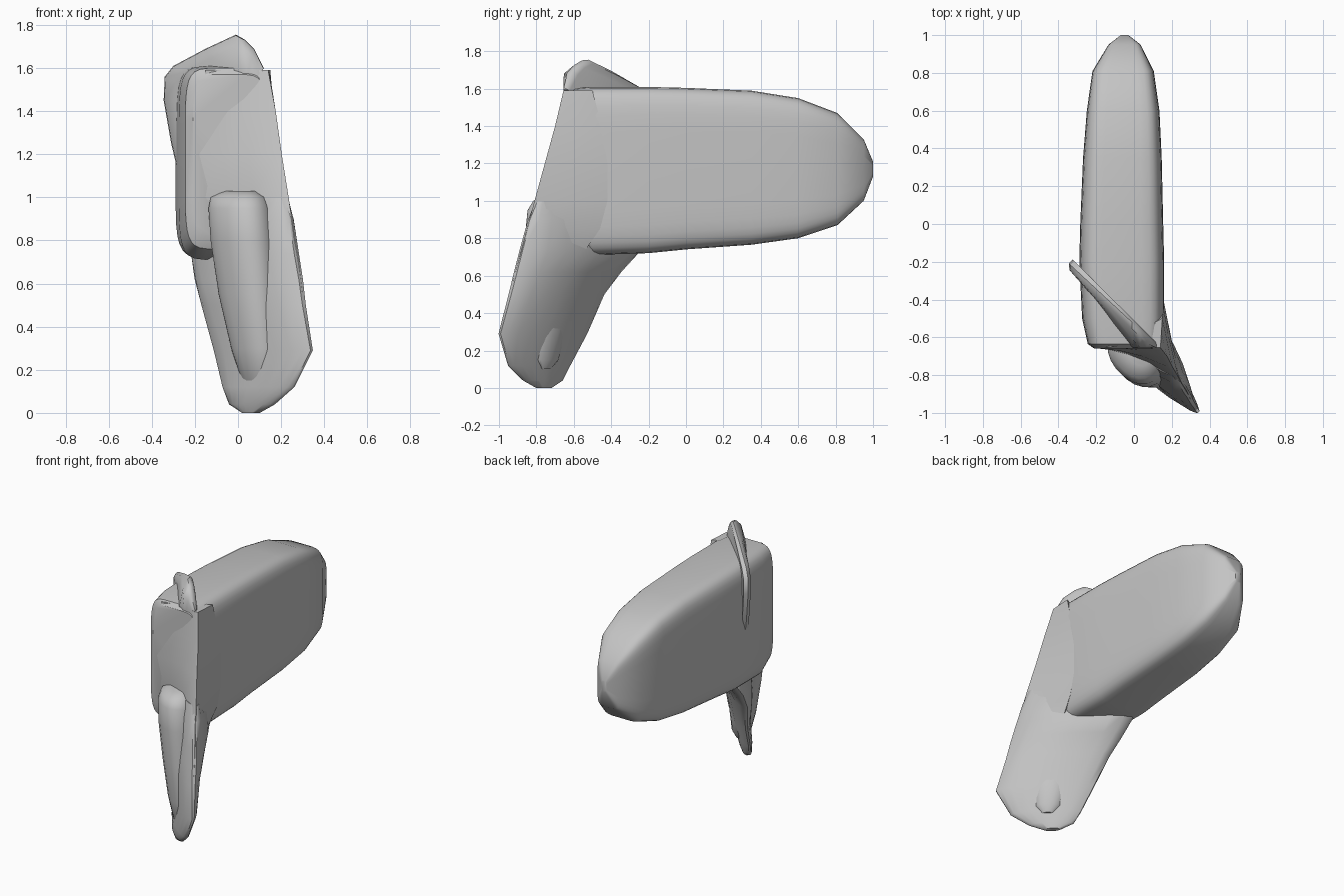
import bpy, bmesh, math
from mathutils import Vector

if "Cube" in bpy.data.objects:
    bpy.data.objects.remove(bpy.data.objects["Cube"])

grey = bpy.data.materials.new("plain_grey")
grey.use_nodes = True
colour = (0.55, 0.55, 0.55, 1)
grey.diffuse_color = colour
grey.node_tree.nodes["Principled BSDF"].inputs["Base Color"].default_value = colour


def loft(name, rings, angle=50):
    """Skin a stack of equal-length point rings and cap both ends."""
    bm = bmesh.new()
    rows = [[bm.verts.new(p) for p in ring] for ring in rings]
    n = len(rows[0])
    for a, b in zip(rows, rows[1:]):
        for i in range(n):
            j = (i + 1) % n
            bm.faces.new((a[i], a[j], b[j], b[i]))
    bm.faces.new(rows[0])
    bm.faces.new(rows[-1])
    bmesh.ops.recalc_face_normals(bm, faces=bm.faces)
    mesh = bpy.data.meshes.new(name)
    bm.to_mesh(mesh)
    bm.free()
    mesh.materials.append(grey)
    ob = bpy.data.objects.new(name, mesh)
    bpy.context.collection.objects.link(ob)
    bpy.ops.object.select_all(action="DESELECT")
    ob.select_set(True)
    bpy.context.view_layer.objects.active = ob
    bpy.ops.object.shade_smooth_by_angle(angle=math.radians(angle))


def oval(power, count):
    """Unit superellipse; a higher power gives a squarer outline."""
    pts = []
    for i in range(count):
        a = 2 * math.pi * (i + 0.5) / count
        c, s = math.cos(a), math.sin(a)
        pts.append((math.copysign(abs(c) ** (2 / power), c),
                    math.copysign(abs(s) ** (2 / power), s)))
    return pts


def diagonal_ring(z, mid, half, thick, power):
    """Horizontal oval whose long axis is half and short axis is thick."""
    side = Vector((-half.y, half.x, 0)).normalized() * thick
    return [Vector((mid.x, mid.y, z)) + half * u + side * v for u, v in oval(power, 20)]


# Housing: rounded slab, sections (y, left x, right x, low z, high z)
sections = [(-0.66, -0.21, 0.13, 0.82, 1.57), (-0.635, -0.245, 0.15, 0.76, 1.60),
            (-0.5, -0.275, 0.16, 0.71, 1.61), (-0.2, -0.29, 0.16, 0.72, 1.61),
            (0.0, -0.285, 0.155, 0.74, 1.605), (0.35, -0.27, 0.147, 0.765, 1.59),
            (0.6, -0.25, 0.135, 0.80, 1.55), (0.81, -0.22, 0.105, 0.87, 1.47),
            (0.95, -0.135, 0.035, 1.0, 1.33), (1.0, -0.07, -0.03, 1.13, 1.21)]
loft("housing", [[((a + b) / 2 + (b - a) / 2 * u, y, (lo + hi) / 2 + (hi - lo) / 2 * v)
                  for u, v in oval(6, 32)] for y, a, b, lo, hi in sections], 35)

# Arm plate: lens sections set diagonally (z, front tip x y, rear tip x y, half thickness)
stations = [(0.0, 0.10, -0.80, 0.02, -0.72, 0.02), (0.04, 0.17, -0.87, -0.04, -0.66, 0.035),
            (0.12, 0.26, -0.95, -0.07, -0.62, 0.045), (0.29, 0.345, -1.0, -0.11, -0.53, 0.06),
            (0.5, 0.31, -0.945, -0.165, -0.44, 0.085), (0.62, 0.295, -0.915, -0.195, -0.35, 0.1),
            (0.74, 0.275, -0.885, -0.21, -0.24, 0.11), (0.9, 0.25, -0.84, -0.15, -0.35, 0.1),
            (1.0, 0.23, -0.80, -0.1, -0.5, 0.06)]
rings = []
for z, fx, fy, rx, ry, t in stations:
    front, rear = Vector((fx, fy, 0)), Vector((rx, ry, 0))
    rings.append(diagonal_ring(z, (front + rear) / 2, (front - rear) / 2, t, 1.8))
loft("arm_plate", rings)

# Arm rib: raised tongue running down the plate (z, centre x y, half width, half thickness)
rib = [(0.1, 0.1, -0.76, 0.04, 0.03), (0.15, 0.095, -0.76, 0.09, 0.06),
       (0.3, 0.08, -0.755, 0.13, 0.085), (0.55, 0.045, -0.73, 0.155, 0.105),
       (0.8, 0.02, -0.715, 0.165, 0.12), (0.95, 0.005, -0.705, 0.16, 0.115),
       (1.0, 0.0, -0.69, 0.145, 0.1), (1.03, 0.0, -0.67, 0.1, 0.05)]
along = Vector((0.707, -0.707, 0))
loft("arm_rib", [diagonal_ring(z, Vector((x, y, 0)), along * w, t, 2.2)
                 for z, x, y, w, t in rib])

# Fairing: wedge from the housing's front corner to the arm's leading edge
# (z, tip x y, front root x y, side root x y)
wedge = [(1.59, 0.14, -0.655, -0.15, -0.655, 0.15, -0.5), (1.4, 0.175, -0.70, -0.18, -0.66, 0.158, -0.45),
         (1.2, 0.203, -0.755, -0.18, -0.66, 0.16, -0.42), (1.0, 0.235, -0.81, -0.17, -0.655, 0.16, -0.42),
         (0.85, 0.257, -0.85, -0.1, -0.64, 0.158, -0.46), (0.72, 0.28, -0.885, 0.0, -0.65, 0.145, -0.55),
         (0.55, 0.3, -0.93, 0.1, -0.7, 0.12, -0.66)]
rings = []
for z, tx, ty, fx, fy, sx, sy in wedge:
    tip, root, side = Vector((tx, ty, z)), Vector((fx, fy, z)), Vector((sx, sy, z))
    hollow = Vector((0, 0.015, 0))
    rings.append([tip, tip - Vector((0.025, 0, 0)), root.lerp(tip, 0.6) + hollow,
                  root.lerp(tip, 0.3) + hollow, root, side, side.lerp(tip, 0.5)])
loft("side_fairing", rings)

# Fin: diagonal crest wrapping over the top front corner
outline = [(-0.27, 1.08), (-0.31, 1.25), (-0.345, 1.45), (-0.34, 1.56), (-0.3, 1.61),
           (-0.15, 1.69), (-0.01, 1.755), (0.035, 1.73), (0.075, 1.69), (0.12, 1.6),
           (0.05, 1.5), (-0.2, 1.2)]


def crest(dy, scale):
    return [(x * scale, max(-0.655, -0.54 - x * 0.93 + dy), 1.4 + (z - 1.4) * scale)
            for x, z in outline]


loft("top_fin", [crest(0.03, 0.94), crest(0.01, 1), crest(-0.025, 0.99),
                 crest(-0.08, 0.85), crest(-0.18, 0.55)])
